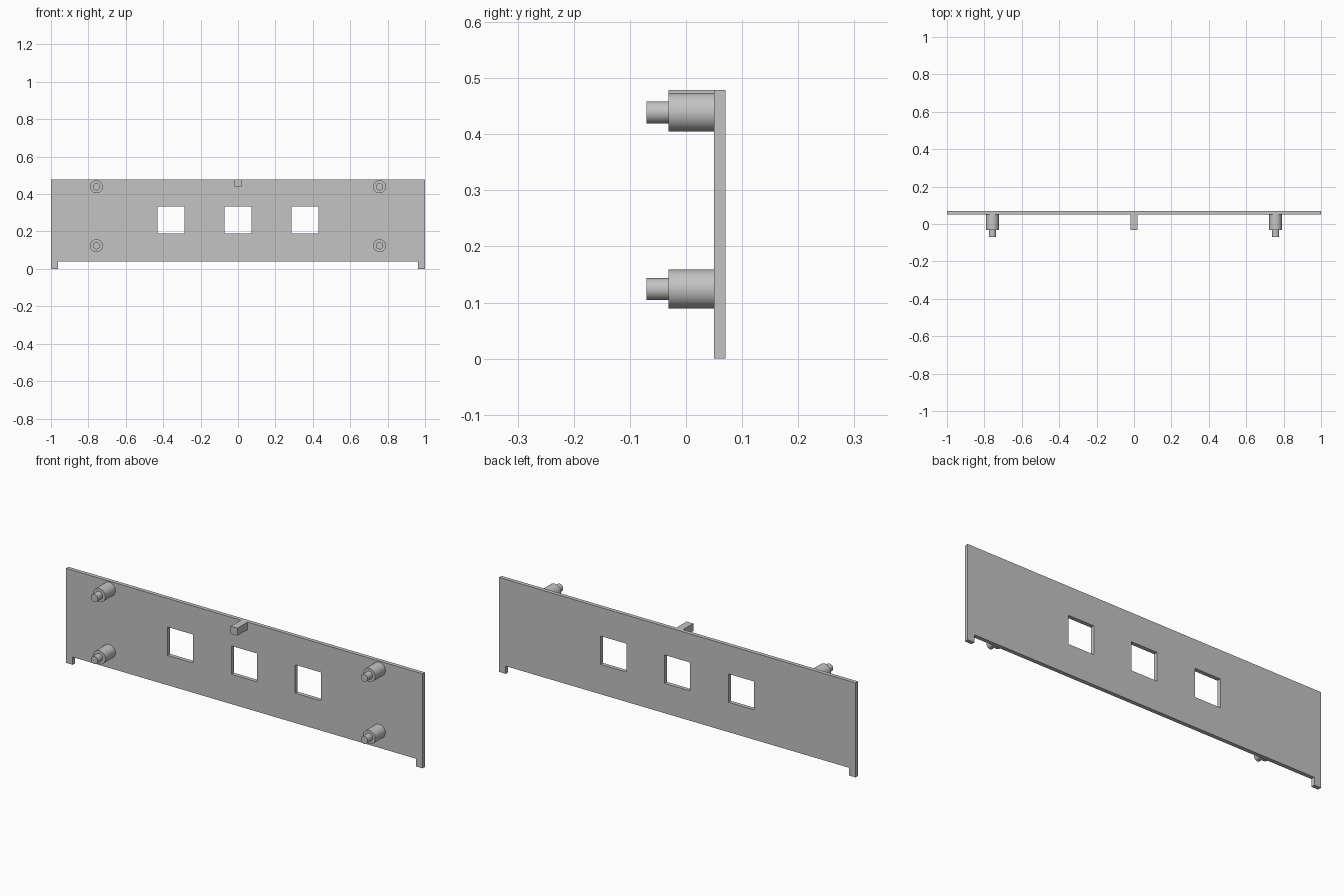
import bpy, bmesh, math
from mathutils import Matrix, Vector

cube = bpy.data.objects.get("Cube")
if cube:
    bpy.data.objects.remove(cube, do_unlink=True)

GREY = (0.55, 0.55, 0.55, 1)
mat = bpy.data.materials.new("plain grey")
mat.use_nodes = True
mat.diffuse_color = GREY
mat.node_tree.nodes["Principled BSDF"].inputs["Base Color"].default_value = GREY

FRONT, BACK = 0.05, 0.07      # panel faces
SHOULDER, TIP = -0.031, -0.07  # peg steps
TOP = 0.479


def finish(name, bm):
    bmesh.ops.recalc_face_normals(bm, faces=bm.faces)
    mesh = bpy.data.meshes.new(name)
    bm.to_mesh(mesh)
    bm.free()
    mesh.materials.append(mat)
    obj = bpy.data.objects.new(name, mesh)
    bpy.context.collection.objects.link(obj)
    return obj


# Panel with three square windows and two corner feet
half = 0.072
windows = (-0.358, 0, 0.358)
xs = [-1, -0.962] + [c + s * half for c in windows for s in (-1, 1)] + [0.962, 1]
zs = [0, 0.039, 0.19, 0.334, TOP]
bm = bmesh.new()
for i in range(len(xs) - 1):
    for j in range(len(zs) - 1):
        mid = (xs[i] + xs[i + 1]) / 2
        in_window = j == 2 and any(abs(mid - c) < half for c in windows)
        between_feet = j == 0 and 0 < i < len(xs) - 2
        if in_window or between_feet:
            continue
        corners = ((i, j), (i + 1, j), (i + 1, j + 1), (i, j + 1))
        bm.faces.new([bm.verts.new((xs[a], FRONT, zs[b])) for a, b in corners])
bmesh.ops.remove_doubles(bm, verts=bm.verts, dist=0.0001)
ext = bmesh.ops.extrude_face_region(bm, geom=bm.faces[:], use_keep_orig=True)
moved = [v for v in ext["geom"] if isinstance(v, bmesh.types.BMVert)]
bmesh.ops.translate(bm, verts=moved, vec=Vector((0, BACK - FRONT, 0)))
finish("panel", bm)


# Stepped pegs: a wide standoff with a thin pin
def peg(name, x, z):
    bm = bmesh.new()
    for radius, y0, y1 in ((0.0345, SHOULDER, FRONT), (0.0195, TIP, SHOULDER)):
        place = Matrix.Translation((x, (y0 + y1) / 2, z)) @ Matrix.Rotation(math.pi / 2, 4, "X")
        bmesh.ops.create_cone(bm, cap_ends=True, segments=48, radius1=radius,
                              radius2=radius, depth=y1 - y0, matrix=place)
    obj = finish(name, bm)
    bpy.ops.object.select_all(action="DESELECT")
    obj.select_set(True)
    bpy.context.view_layer.objects.active = obj
    bpy.ops.object.shade_smooth_by_angle(angle=math.radians(30))


for side, x in (("right", -0.757), ("left", 0.757)):
    for level, z in (("lower", 0.124), ("upper", 0.439)):
        peg(f"{level}_{side}_peg", x, z)

# Square tab at the top centre
size = 0.038
bm = bmesh.new()
bmesh.ops.create_cube(bm, size=1, matrix=Matrix.Translation(
    (0, (SHOULDER + FRONT) / 2, TOP - size / 2)) @ Matrix.Diagonal((size, FRONT - SHOULDER, size, 1)))
finish("top_tab", bm)
